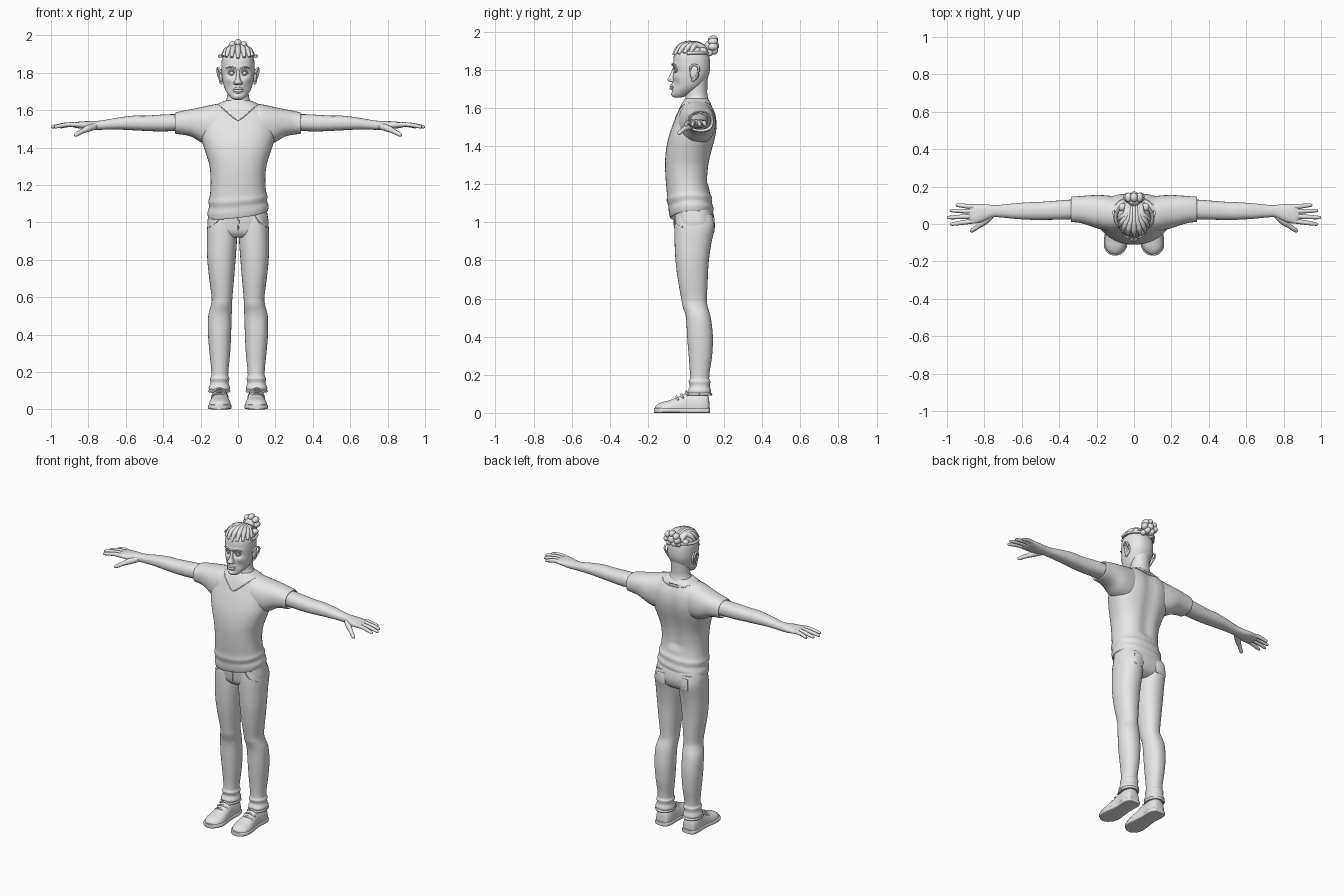
import bpy, bmesh, math
from mathutils import Vector
from mathutils.bvhtree import BVHTree

grey = bpy.data.materials.new("plain_grey")
grey.diffuse_color = (0.8, 0.8, 0.8, 1)


def spline(keys, steps):
    """Smooth interpolation through rows of numbers."""
    out = []
    for i in range(len(keys) - 1):
        a, b, c, d = (keys[max(i - 1, 0)], keys[i], keys[i + 1], keys[min(i + 2, len(keys) - 1)])
        for s in range(steps):
            t = s / steps
            out.append([q + 0.5 * t * (r - p + t * (2 * p - 5 * q + 4 * r - s_ + t * (3 * (q - r) + s_ - p)))
                        for p, q, r, s_ in zip(a, b, c, d)])
    return out + [list(keys[-1])]


def skin(name, rings, mirror=False, warp=None):
    """Join rings of points into a closed smooth body."""
    bm = bmesh.new()
    vs = [[bm.verts.new(warp(Vector(p)) if warp else p) for p in r] for r in rings]
    n = len(vs[0])
    for a, b in zip(vs, vs[1:]):
        for i in range(n):
            bm.faces.new((a[i], a[(i + 1) % n], b[(i + 1) % n], b[i]))
    bm.faces.new(vs[0])
    bm.faces.new(vs[-1])
    bmesh.ops.recalc_face_normals(bm, faces=bm.faces)
    me = bpy.data.meshes.new(name)
    bm.to_mesh(me)
    bm.free()
    me.materials.append(grey)
    ob = bpy.data.objects.new(name, me)
    bpy.context.collection.objects.link(ob)
    if mirror:
        ob.modifiers.new("mirror", 'MIRROR').use_mirror_merge = False
    return ob


def loft(name, axis, keys, n=32, steps=4, e=2.3, mirror=False, warp=None):
    """Rows: position on axis, then min and max of the two other directions."""
    rings = []
    for t, u0, u1, v0, v1 in spline(keys, steps):
        ring = []
        for i in range(n):
            a = 2 * math.pi * i / n
            c, s = math.cos(a), math.sin(a)
            u = (u0 + u1) / 2 + (u1 - u0) / 2 * math.copysign(abs(c) ** (2 / e), c)
            v = (v0 + v1) / 2 + (v1 - v0) / 2 * math.copysign(abs(s) ** (2 / e), s)
            ring.append({'X': (t, u, v), 'Y': (u, t, v), 'Z': (u, v, t)}[axis])
        rings.append(ring)
    return skin(name, rings, mirror, warp)


def tube(name, keys, n=10, steps=4, mirror=False):
    """Rows: x, y, z, radius."""
    path = spline(keys, steps)
    rings = []
    for i, p in enumerate(path):
        d = Vector(path[min(i + 1, len(path) - 1)][:3]) - Vector(path[max(i - 1, 0)][:3])
        up = Vector((0, 0, 1)) if abs(d.normalized().z) < 0.9 else Vector((0, 1, 0))
        u = d.cross(up).normalized()
        v = u.cross(d).normalized()
        rings.append([Vector(p[:3]) + p[3] * (u * math.cos(2 * math.pi * k / n) + v * math.sin(2 * math.pi * k / n))
                      for k in range(n)])
    return skin(name, rings, mirror)


def blob(name, c, r, mirror=False, n=16):
    rows = [(c[2] + r[2] * math.cos(a), c[0] - r[0] * math.sin(a), c[0] + r[0] * math.sin(a),
             c[1] - r[1] * math.sin(a), c[1] + r[1] * math.sin(a))
            for a in [0.03 + (math.pi - 0.06) * i / 10 for i in range(11)]]
    return loft(name, 'Z', rows, n=n, steps=1, e=2, mirror=mirror)


# shirt body, with a tilted hem and a roll of cloth above it
def drape(p):
    k = max(0, min(1, (1.3 - p.z) / 0.25))
    p.z += 0.12 * p.x * k + 0.02 * min(0, p.y) / 0.1 * k + 0.01 * k
    if p.y > 0.05 and 1.2 < p.z < 1.62:      # hollow along the spine
        p.y -= 0.014 * math.exp(-(p.x / 0.04) ** 2)
    return p

body = [(1.04, .145, -.07, .125), (1.03, .158, -.082, .137), (1.06, .163, -.09, .145), (1.09, .155, -.092, .137),
        (1.12, .158, -.101, .137), (1.15, .15, -.10, .125), (1.22, .146, -.106, .118), (1.3, .152, -.11, .124),
        (1.37, .172, -.106, .138), (1.44, .194, -.093, .156), (1.5, .2, -.074, .165), (1.56, .195, -.05, .16),
        (1.6, .165, -.034, .145), (1.63, .115, -.018, .128), (1.65, .07, -.005, .112)]
shirt = loft("shirt", 'Z', [(z, -w, w, a, b) for z, w, a, b in body], n=48, warp=drape)
loft("sleeve", 'X', [(.06, -.03, .14, 1.44, 1.635), (.12, -.04, .15, 1.41, 1.632), (.19, -.025, .155, 1.425, 1.617),
                     (.25, -.005, .152, 1.458, 1.605), (.30, .008, .148, 1.469, 1.595), (.333, .01, .146, 1.473, 1.587),
                     (.336, .016, .14, 1.48, 1.581), (.325, .022, .132, 1.487, 1.575)], mirror=True)

# collar seam laid onto the shirt
tree = BVHTree.FromPolygons([v.co for v in shirt.data.vertices], [p.vertices for p in shirt.data.polygons])
def seam(name, pts, side, surface, r=.003, mirror=False):
    rows = []
    for x, z in pts:
        hit = surface.ray_cast(Vector((x, side, z)), Vector((0, -side, 0)))[0]
        if hit:
            rows.append((hit.x, hit.y, hit.z, r))
    if len(rows) > 1:
        tube(name, rows, n=6, steps=2, mirror=mirror)

seam("collar_front", [(0, 1.545), (.025, 1.56), (.06, 1.59), (.09, 1.615), (.108, 1.63)], -1, tree, mirror=True)
seam("collar_back", [(x / 100, 1.605 + .025 * (x / 10.5) ** 2) for x in range(-10, 11, 2)], 1, tree)

# trousers
loft("trouser_hips", 'Z', [(.92, -.1, .1, -.03, .10), (.945, -.15, .15, -.052, .135), (.99, -.164, .164, -.06, .15),
                           (1.04, -.158, .158, -.064, .145), (1.09, -.148, .148, -.066, .13)], n=40, e=2.6)
legs = [(1.04, .02, .15, -.055, .14), (.98, .008, .164, -.06, .152), (.9, .006, .166, -.06, .135),
        (.8, .013, .164, -.055, .12), (.7, .021, .154, -.043, .114), (.6, .03, .141, -.025, .11), (.56, .031, .144, -.018, .113),
        (.5, .034, .159, 0, .13), (.4, .037, .16, .006, .141), (.3, .042, .152, .014, .137), (.22, .05, .144, .02, .125),
        (.18, .052, .143, .02, .122), (.165, .046, .15, .014, .128), (.14, .05, .148, .02, .125),
        (.115, .042, .157, .008, .132), (.095, .05, .15, .015, .127)]
loft("trouser_leg", 'Z', legs, mirror=True, e=2.2)
tube("fly_seam", [(0, -.063, 1.05, .004), (.003, -.063, 1.0, .004), (0, -.056, .955, .003)], n=6)
tube("front_pocket_seam", [(.09, -.058, 1.04, .004), (.115, -.053, 1.0, .004), (.152, -.015, .975, .004)], n=6, mirror=True)
loft("back_pocket", 'Y', [(.10, .05, .115, .945, 1.025), (.146, .05, .115, .945, 1.025), (.149, .054, .111, .95, 1.02)],
     e=6, steps=1, mirror=True)

# shoes
def toe_out(p):
    p.x += .06 * max(0, -p.y)
    return p

outline = [(.127, .075, .12), (.118, .053, .143), (.08, .043, .152), (.02, .045, .148), (-.04, .037, .152),
           (-.09, .028, .156), (-.13, .034, .15), (-.157, .053, .13), (-.168, .078, .105)]
loft("shoe_sole", 'Y', [(y, a, b, 0, .026) for y, a, b in outline], e=5, mirror=True, warp=toe_out)
tops = [.05, .095, .112, .112, .085, .066, .056, .043, .03]
loft("shoe_upper", 'Y', [(y * .97, a + .005, b - .005, .005 - h * .5, h) for (y, a, b), h in zip(outline, tops)],
     e=2.3, mirror=True, warp=lambda p: toe_out(Vector((p.x, p.y, max(p.z, .012)))))
for y, z in ((.0, .108), (-.025, .095), (-.05, .082)):
    tube("shoe_lace", [(.062, y + .01, z - .016, .005), (.1, y, z + .003, .006), (.138, y + .01, z - .016, .005)], n=8, mirror=True)
tube("shoe_collar", [(.1 + .052 * math.cos(a), .07 + .06 * math.sin(a), .098, .008)
                     for a in [math.pi * i / 6 for i in range(13)]], n=8, steps=2, mirror=True)

# arms and hands
loft("arm", 'X', [(.25, .025, .13, 1.49, 1.572), (.34, .025, .13, 1.488, 1.578), (.42, .023, .124, 1.486, 1.575),
                  (.5, .022, .118, 1.489, 1.57), (.56, .023, .116, 1.492, 1.57), (.64, .028, .11, 1.496, 1.56),
                  (.72, .036, .102, 1.495, 1.546), (.76, .034, .102, 1.494, 1.542), (.8, .016, .106, 1.495, 1.541),
                  (.84, .004, .107, 1.501, 1.539), (.875, .004, .104, 1.506, 1.534), (.89, .015, .095, 1.512, 1.527)],
     n=24, mirror=True)
for name, y0, y1, tip in (("index_finger", .016, -.002, .983), ("middle_finger", .042, .034, 1.0),
                          ("ring_finger", .067, .072, .985), ("little_finger", .091, .102, .953)):
    f = lambda t, r, z: (.855 + (tip - .855) * t, y0 + (y1 - y0) * t, z, r)
    tube(name, [f(0, .013, 1.521), f(.35, .0125, 1.523), f(.7, .011, 1.517), f(.92, .009, 1.511),
                f(.985, .006, 1.509), f(1, .001, 1.509)], mirror=True)
tube("thumb", [(.765, .045, 1.513, .018), (.80, .012, 1.502, .018), (.83, -.01, 1.488, .013), (.855, -.028, 1.475, .012),
               (.87, -.037, 1.466, .009), (.875, -.04, 1.463, .002)], mirror=True)

# neck and head
loft("neck", 'Z', [(1.57, -.11, .11, -.02, .13), (1.61, -.098, .098, -.018, .128), (1.64, -.072, .072, -.008, .12),
                   (1.67, -.059, .059, 0, .112), (1.71, -.057, .057, .002, .112), (1.77, -.06, .06, .01, .115)], e=2)

def face(p):
    if p.y < .02:
        g = lambda x, z, sx, sz: math.exp(-((abs(p.x) - x) / sx) ** 2 - ((p.z - z) / sz) ** 2)
        p.y += (.014 * g(.035, 1.797, .02, .015) - .008 * g(.03, 1.826, .03, .011) - .005 * g(.05, 1.765, .02, .015)
                + .008 * g(.05, 1.72, .02, .025) - .01 * g(0, 1.712, .026, .02) - .006 * g(0, 1.672, .02, .012)
                + .006 * g(0, 1.688, .025, .006))
    return p

skull = [(1.655, .018, -.06, -.025), (1.662, .034, -.07, .0), (1.68, .05, -.073, .035), (1.71, .069, -.071, .08),
         (1.75, .081, -.069, .11), (1.79, .087, -.066, .124), (1.83, .089, -.067, .127), (1.87, .086, -.064, .122),
         (1.9, .074, -.05, .108), (1.922, .052, -.025, .085), (1.933, .015, .01, .05)]
head = loft("head", 'Z', [(z, -w, w, a, b) for z, w, a, b in skull], n=72, steps=6, e=2.2, warp=face)
loft("nose", 'Z', [(1.735, -.012, .012, -.08, -.05), (1.74, -.02, .02, -.092, -.05), (1.749, -.02, .02, -.098, -.05),
                   (1.765, -.013, .013, -.089, -.05), (1.79, -.009, .009, -.077, -.05), (1.815, -.011, .011, -.068, -.05)], n=20, e=2)
blob("nostril", (.016, -.072, 1.744), (.010, .013, .009), mirror=True)
blob("eyeball", (.034, -.046, 1.798), (.014, .012, .011), mirror=True)
tube("upper_eyelid", [(.018, -.053, 1.798, .002), (.03, -.06, 1.809, .004), (.044, -.056, 1.807, .004), (.054, -.045, 1.797, .002)], mirror=True)
tube("lower_eyelid", [(.018, -.053, 1.796, .002), (.034, -.057, 1.786, .003), (.054, -.045, 1.796, .002)], mirror=True)
tube("eyebrow", [(.012, -.071, 1.822, .004), (.035, -.07, 1.831, .005), (.064, -.053, 1.824, .002)], mirror=True)
for name, z, r in (("upper_lip", 1.716, .006), ("lower_lip", 1.704, .007)):
    tube(name, [(-.03, -.067, 1.709, .002), (-.015, -.077, z, r), (0, -.08, z, r), (.015, -.077, z, r), (.03, -.067, 1.709, .002)])
# ears: a shallow shell with a raised rim
blob("ear_shell", (.09, .045, 1.783), (.012, .024, .038), mirror=True)
tube("ear_rim", [(.085, .025, 1.79, .005), (.097, .024, 1.812, .006), (.106, .042, 1.826, .006), (.109, .064, 1.816, .006),
                 (.106, .066, 1.79, .006), (.097, .053, 1.765, .006), (.09, .037, 1.745, .008), (.085, .032, 1.75, .003)], mirror=True)

# braided hair rows, swept back over the skull to the bun
skull_tree = BVHTree.FromPolygons([v.co for v in head.data.vertices], [p.vertices for p in head.data.polygons])
centre = Vector((0, .03, 1.83))
for i in range(-4, 5):
    ang = i * .38
    start = Vector((.1 * math.sin(ang), .03 - .105 * math.cos(ang), 1.878 + .004 * abs(i)))
    end = Vector((.011 * i, .115, 1.905))
    rows = []
    for k in range(8):
        t = k / 7
        d = start.lerp(end, t) - centre + Vector((0, 0, .10 * math.sin(math.pi * t)))
        hit = skull_tree.find_nearest(centre + d.normalized() * .13)[0]
        out = (hit - centre).normalized()
        p = hit + out * .004
        rows.append((p.x, p.y, p.z, (.008, .014, .016, .016, .016, .015, .013, .011)[k]))
    tube("hair_row", rows, n=10)
tube("hairline_back", [(.098 * math.sin(a), .03 + .092 * -math.cos(a), 1.884 + .006 * math.sin(a / 2), .009)
                       for a in [1.3 + (2 * math.pi - 2.6) * i / 10 for i in range(11)]], n=8, steps=3)

# bun of coiled locks
blob("bun_core", (0, .125, 1.92), (.035, .03, .035))
for i in range(7):
    a = 2 * math.pi * i / 7 + math.pi / 2
    blob("bun_lock", (.038 * math.cos(a), .142, 1.928 + .032 * math.sin(a)), (.02, .026, .02))
blob("bun_lock_back", (0, .152, 1.925), (.023, .022, .023))
blob("side_lock", (.062, .09, 1.9), (.02, .022, .018), mirror=True)
blob("side_lock_low", (.03, .122, 1.888), (.018, .02, .017), mirror=True)

bpy.ops.object.select_all(action='SELECT')
bpy.context.view_layer.objects.active = shirt
bpy.ops.object.shade_smooth_by_angle(angle=math.radians(45))
